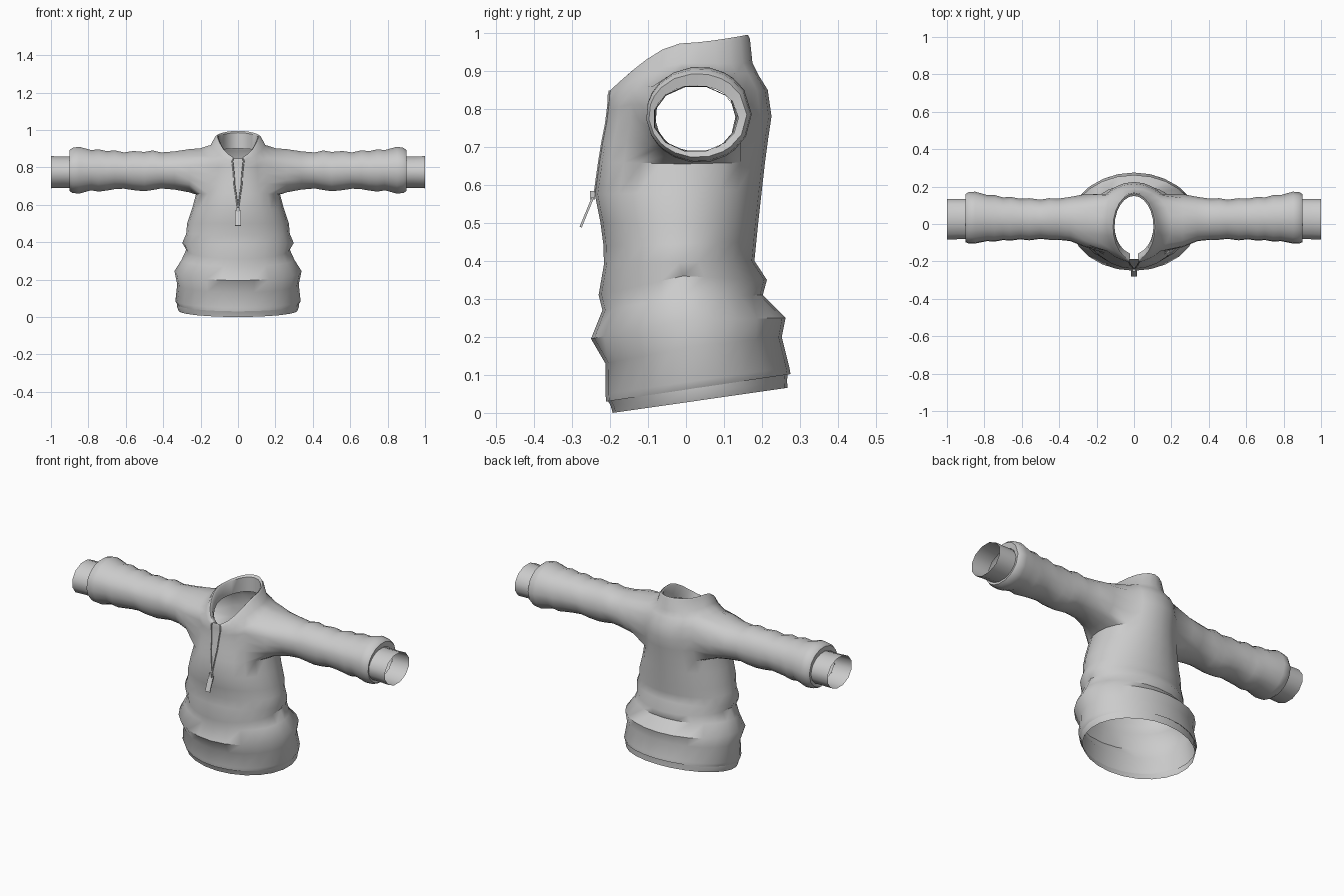
import bpy, bmesh, math
from mathutils import Vector, Matrix

if "Cube" in bpy.data.objects:
    bpy.data.objects.remove(bpy.data.objects["Cube"])

cloth = bpy.data.materials.new("grey_cloth")
cloth.diffuse_color = (0.6, 0.6, 0.6, 1)
cloth.use_nodes = True
cloth.node_tree.nodes["Principled BSDF"].inputs["Base Color"].default_value = cloth.diffuse_color
N = 24          # columns around the torso, starting at the front centre


def finish(name, bm, angle=50):
    bmesh.ops.remove_doubles(bm, verts=bm.verts, dist=1e-4)
    bmesh.ops.recalc_face_normals(bm, faces=bm.faces)
    me = bpy.data.meshes.new(name)
    bm.to_mesh(me)
    bm.free()
    me.materials.append(cloth)
    ob = bpy.data.objects.new(name, me)
    bpy.context.collection.objects.link(ob)
    bpy.ops.object.select_all(action='DESELECT')
    ob.select_set(True)
    bpy.context.view_layer.objects.active = ob
    bpy.ops.object.shade_smooth_by_angle(angle=math.radians(angle))
    return ob


def torso_ring(bm, hw, yf, yb, zf, zs, zb, slit=0, power=1):
    # Egg ring with separate front, side and back heights; the front may be slit open
    ring = []
    for j in range(N + 1):
        t = 2 * math.pi * j / N
        c = math.cos(t)
        y = (yf + yb) / 2 + (yf - yb) / 2 * c
        z = zs + ((zf if c > 0 else zb) - zs) * abs(c) ** power
        x = hw * math.sin(t)
        if j in (0, N):
            x = slit if j == 0 else -slit
        ring.append(bm.verts.new((x, y, z)))
    return ring


def loft(bm, rings, skip=lambda i, j: False):
    for i in range(len(rings) - 1):
        a, b = rings[i], rings[i + 1]
        for j in range(len(a) - 1):
            if not skip(i, j):
                bm.faces.new((a[j], a[j + 1], b[j + 1], b[j]))


# Torso rows: half width, front y, back y, front z, side z, back z, slit, power
BODY = [
    (.325, -.208, .268, .037, .072, .107),
    (.325, -.21, .275, .03, .066, .102),
    (.335, -.212, .272, .05, .085, .12),
    (.325, -.212, .252, .13, .175, .20),
    (.34, -.25, .262, .195, .245, .25),
    (.302, -.22, .202, .27, .305, .31),
    (.277, -.23, .213, .31, .36, .35),
    (.298, -.216, .18, .39, .395, .40),
    (.277, -.217, .185, .44, .445, .45),
    (.272, -.225, .19, .50, .50, .50),
    (.245, -.24, .20, .575, .58, .59),
    (.225, -.228, .208, .66, .655, .66, .012),   # armpit
    (.215, -.22, .216, .71, .72, .72, .02),
    (.21, -.21, .225, .76, .78, .78, .022),
    (.205, -.205, .215, .80, .84, .85, .026),
    (.20, -.203, .19, .82, .902, .89, .029),     # shoulder
    (.145, -.203, .175, .835, .92, .92, .03, 1.5),
    (.122, -.2, .168, .848, .965, .985, .025, 1.5),
    (.112, -.195, .163, .85, .972, .995, .024, 1.5),  # collar rim
    (.104, -.18, .15, .845, .965, .985, .022, 1.5),   # collar lining
    (.105, -.16, .15, .83, .89, .90, .02, 1.5),
]
ARM = 11        # first row of the armhole, which is four rows high

# Sleeve rings: x, y min, y max, z min, z max
SLEEVE = [
    (.26, -.125, .16, .665, .898),
    (.34, -.092, .145, .68, .886),
    (.41, -.085, .135, .686, .88),
    (.455, -.085, .138, .678, .891),
    (.50, -.08, .13, .671, .883),
    (.56, -.088, .138, .677, .888),
    (.61, -.082, .135, .685, .88),
    (.66, -.09, .145, .682, .892),
    (.70, -.086, .142, .675, .887),
    (.745, -.095, .155, .669, .897),
    (.785, -.092, .155, .676, .893),
    (.85, -.105, .173, .658, .911),
    (.885, -.105, .17, .662, .905),
    (.90, -.098, .16, .672, .893),
    (.895, -.085, .138, .688, .862),
]

bm = bmesh.new()
rows = [torso_ring(bm, *r) for r in BODY]
loft(bm, rows, lambda i, j: ARM <= i < ARM + 4 and (3 <= j < 9 or 15 <= j < 21))


def oval(bm, x, y0, y1, z0, z1, angles):
    return [bm.verts.new((x, (y0 + y1) / 2 + (y1 - y0) / 2 * math.cos(a),
                          (z0 + z1) / 2 + (z1 - z0) / 2 * math.sin(a))) for a in angles]


# Sleeves grow out of the armhole loops
for side, lo, hi in ((1, 3, 9), (-1, 15, 21)):
    top = ARM + 4
    loop = [rows[ARM][j] for j in range(lo, hi)]
    loop += [rows[i][hi] for i in range(ARM, top)]
    loop += [rows[top][j] for j in range(hi, lo, -1)]
    loop += [rows[i][lo] for i in range(top, ARM, -1)]
    angles = [math.atan2((v.co.z - .778) / .122, (v.co.y - .012) / .15) for v in loop]
    rings = [loop] + [oval(bm, side * s[0], *s[1:], angles) for s in SLEEVE]
    loft(bm, [r + r[:1] for r in rings])
finish("pullover", bm)

# Cuffs, open at the wrist
for side, name in ((1, "left_cuff"), (-1, "right_cuff")):
    bm = bmesh.new()
    angles = [2 * math.pi * (k + .5) / 12 for k in range(12)]
    rings = [oval(bm, side * x, -.085, .137, .687, .86, angles) for x in (.89, .94)]
    rings.append(oval(bm, side * 1.0, -.088, .137, .685, .863, angles))
    loft(bm, [r + r[:1] for r in rings])
    finish(name, bm)

# Hem band below the body
bm = bmesh.new()
loft(bm, [torso_ring(bm, *r) for r in (
    (.318, -.193, .267, 0, .033, .066),
    (.325, -.198, .266, .018, .052, .086),
    (.325, -.208, .268, .037, .072, .107))])
finish("hem_band", bm)

# Placket behind the front slit
bm = bmesh.new()
slit_rows = BODY[10:18]
loft(bm, [[bm.verts.new((x, r[1] + .013, r[3])) for x in (-.036, 0, .036)]
          for r in slit_rows])
finish("placket", bm)

# Zip tapes along both edges of the slit
for side, name in ((1, "left_zip_tape"), (-1, "right_zip_tape")):
    bm = bmesh.new()
    rings = []
    for r in slit_rows:
        w = r[6] if len(r) > 6 else 0
        rings.append([bm.verts.new((side * (w + .004 * math.cos(a)),
                                    r[1] + .004 * math.sin(a), r[3]))
                      for a in (math.pi * k / 3 for k in range(7))])
    loft(bm, rings)
    finish(name, bm)


def box(name, centre, size, tilt=0):
    bm = bmesh.new()
    bmesh.ops.create_cube(bm, size=1, matrix=Matrix.Translation(centre)
                          @ Matrix.Rotation(tilt, 4, 'X')
                          @ Matrix.Diagonal(Vector(size + (1,))))
    finish(name, bm, 30)


# Zip slider and hanging pull tab
box("zip_slider", (0, -.246, .573), (.018, .014, .022))
box("zip_pull", (0, -.261, .528), (.03, .006, .085), -math.atan2(.035, .085))
